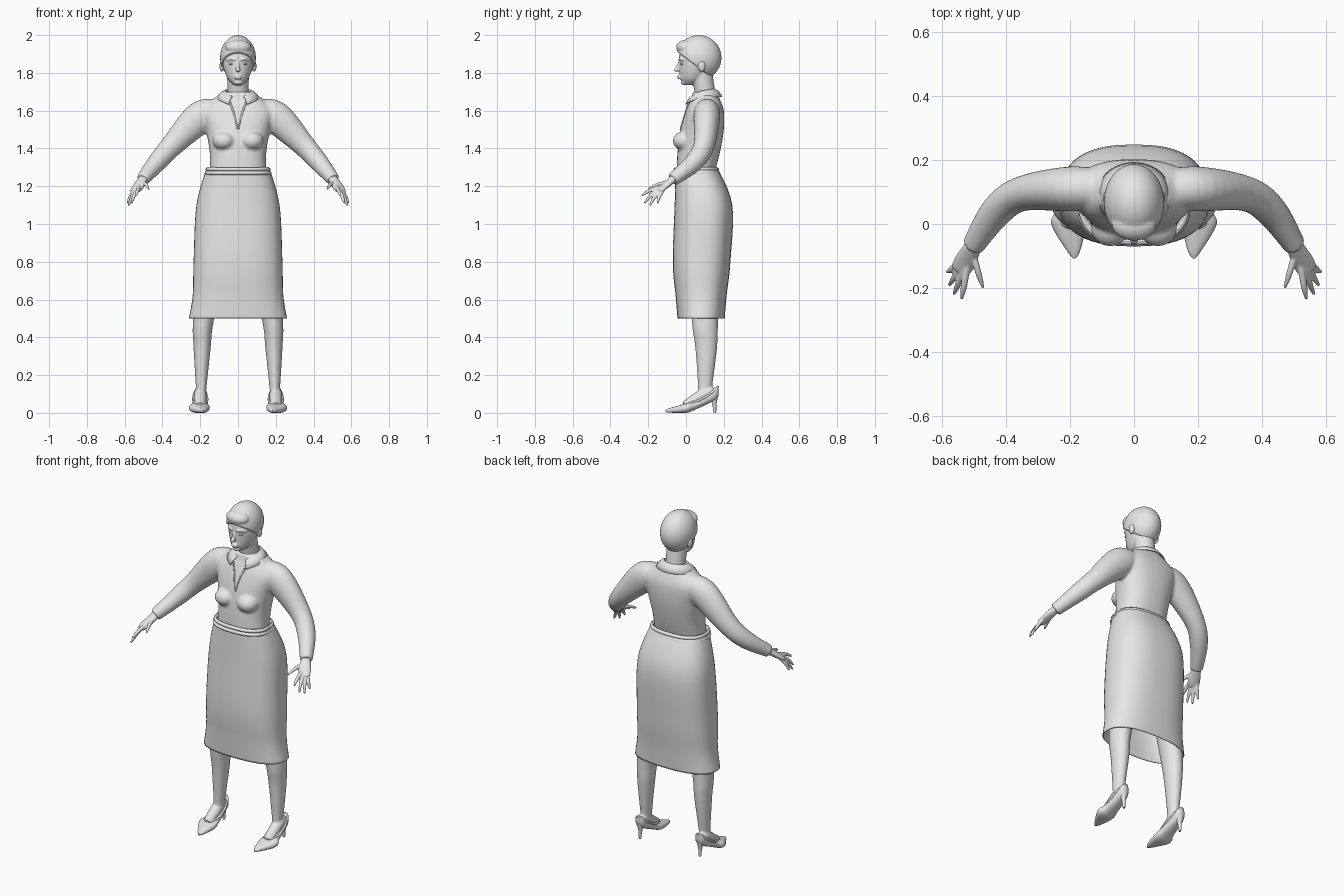
import bpy, bmesh, math
from mathutils import Vector, Matrix

if "Cube" in bpy.data.objects:
    bpy.data.objects.remove(bpy.data.objects["Cube"], do_unlink=True)

colour = (0.8, 0.8, 0.8, 1)
grey = bpy.data.materials.new("light_grey")
grey.use_nodes = True
grey.diffuse_color = colour
grey.node_tree.nodes["Principled BSDF"].inputs["Base Color"].default_value = colour


def spline(keys, steps=6):
    """Smooth interpolation through a list of equal-length tuples."""
    points = []
    for i, (start, end) in enumerate(zip(keys, keys[1:])):
        before, after = keys[max(i - 1, 0)], keys[min(i + 2, len(keys) - 1)]
        for step in range(steps):
            t = step / steps
            points.append([b + t / 2 * (c - a + t * (2 * a - 5 * b + 4 * c - d + t * (3 * (b - c) + d - a)))
                           for a, b, c, d in zip(before, start, end, after)])
    return points + [list(keys[-1])]


def oval(count, power=2.0):
    """Unit outline, round at power two and boxier above it."""
    def squash(value):
        return math.copysign(abs(value) ** (2 / power), value)
    angles = [math.tau * k / count for k in range(count)]
    return [(squash(math.cos(a)), squash(math.sin(a))) for a in angles]


def loft(bm, keys, plane="path", side=1, power=2.0, cap=True, count=32):
    """Skin rings (x, y, z, half width, half depth) in a fixed plane or across the path."""
    points = spline(keys)
    centres = [Vector((side * p[0], p[1], p[2])) for p in points]
    rings = []
    for i, (centre, p) in enumerate(zip(centres, points)):
        if plane == "path":
            along = centres[min(i + 1, len(centres) - 1)] - centres[max(i - 1, 0)]
            u = along.cross(Vector((0, 0, 1))).normalized()
            v = u.cross(along).normalized()
        else:
            u = Vector((1, 0, 0))
            v = Vector((0, 1, 0)) if plane == "flat" else Vector((0, 0, 1))
        rings.append([bm.verts.new(centre + u * c * p[3] + v * s * p[-1]) for c, s in oval(count, power)])
    for low, high in zip(rings, rings[1:]):
        for k in range(count):
            n = (k + 1) % count
            bm.faces.new((low[k], low[n], high[n], high[k]))
    if cap:
        bm.faces.new(rings[0])
        bm.faces.new(rings[-1])


def body(*rows):
    """Rows of (height, half width, front, back) to ring keys."""
    return [(0, (front + back) / 2, z, width, (back - front) / 2) for z, width, front, back in rows]


def ball(bm, place, size, side=1):
    x, y, z = place
    matrix = Matrix.Translation((side * x, y, z)) @ Matrix.Diagonal((*size, 1))
    bmesh.ops.create_uvsphere(bm, u_segments=32, v_segments=20, radius=1, matrix=matrix)


def make(name, bm, voxel=None, thickness=None):
    """Turn a bmesh into a smooth object, optionally blended into one skin or thickened."""
    bmesh.ops.recalc_face_normals(bm, faces=bm.faces)
    mesh = bpy.data.meshes.new(name)
    bm.to_mesh(mesh)
    bm.free()
    mesh.polygons.foreach_set("use_smooth", [True] * len(mesh.polygons))
    mesh.set_sharp_from_angle(angle=math.radians(50))
    mesh.materials.append(grey)
    part = bpy.data.objects.new(name, mesh)
    bpy.context.collection.objects.link(part)
    if voxel:
        blend = part.modifiers.new("blend", "REMESH")
        blend.mode = "VOXEL"
        blend.voxel_size = voxel
        blend.use_smooth_shade = True
        soften = part.modifiers.new("soften", "SMOOTH")
        soften.factor = 0.5
        soften.iterations = 4
    if thickness:
        part.modifiers.new("thickness", "SOLIDIFY").thickness = thickness


# Blouse: torso, bust and sleeves
bm = bmesh.new()
loft(bm, body((1.27, .15, -.05, .15), (1.38, .15, -.045, .18), (1.5, .17, -.03, .2),
              (1.6, .19, 0, .2), (1.67, .12, .03, .175), (1.7, .07, .035, .16)), "flat", power=2.4)
for side in (1, -1):
    ball(bm, (.075, -.01, 1.44), (.06, .06, .05), side)
    loft(bm, [(.1, .11, 1.6, .06, .06), (.2, .11, 1.565, .07, .085), (.35, .095, 1.415, .055, .06),
              (.43, .04, 1.325, .05, .05), (.505, -.07, 1.235, .035, .035)], side=side)
make("blouse", bm, voxel=.008)

# Collar: folded strip open at the front
bm = bmesh.new()
strips = []
for i in range(41):
    t = i / 20 - 1
    angle = t * math.radians(155)
    strips.append([bm.verts.new((radius * math.sin(angle), .09 + (.8 * radius + .01) * math.cos(angle),
                                 height - .04 * abs(t) ** 3))
                   for radius, height in ((.06, 1.68), (.068, 1.715), (.09, 1.705), (.117, 1.675))])
for here, there in zip(strips, strips[1:]):
    for k in range(len(here) - 1):
        bm.faces.new((here[k], there[k], there[k + 1], here[k + 1]))
make("collar", bm, thickness=.006)

# Placket edges running down from the collar
bm = bmesh.new()
for side in (1, -1):
    loft(bm, [(.045, .018, 1.65, .005), (.02, -.005, 1.58, .005), (.002, -.03, 1.5, .004)], side=side, count=8)
make("placket", bm)

# Skirt, open at the hem, with a rolled waistband
bm = bmesh.new()
loft(bm, body((1.3, .16, -.05, .16), (1.1, .215, -.055, .24), (.8, .23, -.065, .23),
              (.62, .235, -.05, .21), (.5, .255, -.04, .2)), "flat", power=2.5, cap=False, count=48)
make("skirt", bm, thickness=-.005)
bm = bmesh.new()
for height, grow in ((1.27, .005), (1.29, 0)):
    loop = [((.162 + grow) * c, .055 + (.11 + grow) * s, height, .01) for c, s in oval(40, 2.5)]
    loft(bm, loop + loop[:1], count=10)
make("waistband", bm)

# Head and neck with nose, lips, chin, brows and ears
bm = bmesh.new()
ball(bm, (0, .07, 1.88), (.087, .107, .11))
loft(bm, body((1.735, .02, -.01, .04), (1.77, .055, -.03, .1), (1.84, .08, -.035, .15),
              (1.9, .08, -.035, .15)), "flat")
loft(bm, [(0, .105, 1.63, .065), (0, .1, 1.7, .055), (0, .08, 1.8, .06)], "flat")
loft(bm, [(0, -.03, 1.865, .008), (0, -.04, 1.84, .008), (0, -.05, 1.815, .011)], count=12)
ball(bm, (0, -.05, 1.815), (.013, .014, .01))
for height in (1.773, 1.783):
    ball(bm, (0, -.035, height), (.02, .01, .006))
ball(bm, (0, -.012, 1.75), (.024, .016, .014))
for side in (1, -1):
    ball(bm, (.086, .083, 1.836), (.012, .02, .03), side)
    loft(bm, [(.012, -.037, 1.868, .005), (.035, -.03, 1.874, .006), (.06, -.008, 1.868, .005)],
         side=side, count=10)
make("head", bm, voxel=.004)

# Hair: cap with a front roll, trimmed from the forehead to the nape
bm = bmesh.new()
ball(bm, (0, .068, 1.88), (.095, .12, .12))
ball(bm, (0, 0, 1.935), (.07, .052, .04))
bmesh.ops.bisect_plane(bm, geom=bm.verts[:] + bm.edges[:] + bm.faces[:], plane_co=(0, -.05, 1.915),
                       plane_no=(0, 3, 4), clear_inner=True)
bmesh.ops.holes_fill(bm, edges=[e for e in bm.edges if e.is_boundary])
make("hair", bm, voxel=.005)

for side, label in ((1, "left"), (-1, "right")):
    bm = bmesh.new()
    ball(bm, (.034, -.018, 1.848), (.014, .012, .007), side)
    make(label + "_eye", bm)

    # Hand: palm, four fanned fingers and a thumb
    bm = bmesh.new()
    loft(bm, [(.495, -.055, 1.25, .024, .022), (.53, -.12, 1.195, .034, .016),
              (.546, -.148, 1.174, .029, .012)], side=side)
    digits = [(Vector((.503, -.095, 1.22)), Vector((.472, -.2, 1.185)))]
    for i in range(4):
        t = i / 3
        root = Vector((.525, -.15, 1.19)).lerp(Vector((.555, -.125, 1.17)), t)
        tip = Vector((.54, -.235, 1.15)).lerp(Vector((.585, -.15, 1.11)), t)
        digits.append((root, tip + Vector((.01, -.015, -.03)) * math.sin(math.pi * t)))
    for root, tip in digits:
        start = root.lerp(tip, -.25)
        middle = root.lerp(tip, .5) + Vector((0, -.004, .005))
        loft(bm, [(*start, .01), (*middle, .01), (*tip, .005)], side=side, count=12)
    make(label + "_hand", bm, voxel=.0035)

    # Leg running up inside the skirt, blended with the foot
    bm = bmesh.new()
    loft(bm, [(.12, .1, .9, .085, .085), (.182, .1, .5, .056, .07), (.19, .107, .34, .045, .057),
              (.195, .1, .12, .027, .036), (.195, .095, .08, .026, .04)], "flat", side)
    loft(bm, [(.2, .15, .11, .025), (.2, .1, .1, .033), (.2, 0, .035, .03)], side=side)
    make(label + "_leg", bm, voxel=.006)

    # Shoe: pointed body, sloping rim and thin heel
    bm = bmesh.new()
    loft(bm, [(.2, .173, .12, .01, .018), (.2, .15, .1, .03, .034), (.2, .05, .043, .042, .025),
              (.205, 0, .025, .054, .025), (.19, -.08, .014, .023, .013), (.187, -.108, .01, .004, .006)],
         "upright", side, power=2.4)
    make(label + "_shoe", bm)
    bm = bmesh.new()
    loop = [(.2 + .037 * s, .08 + .09 * c, .05 + .022 * (1 + c) ** 2, .006) for c, s in oval(16)]
    loft(bm, loop + loop[:1], side=side, count=10)
    make(label + "_shoe_rim", bm)
    bm = bmesh.new()
    loft(bm, [(.2, .147, .095, .025), (.2, .15, .05, .012), (.2, .153, 0, .007)], "flat", side, count=16)
    make(label + "_heel", bm)
